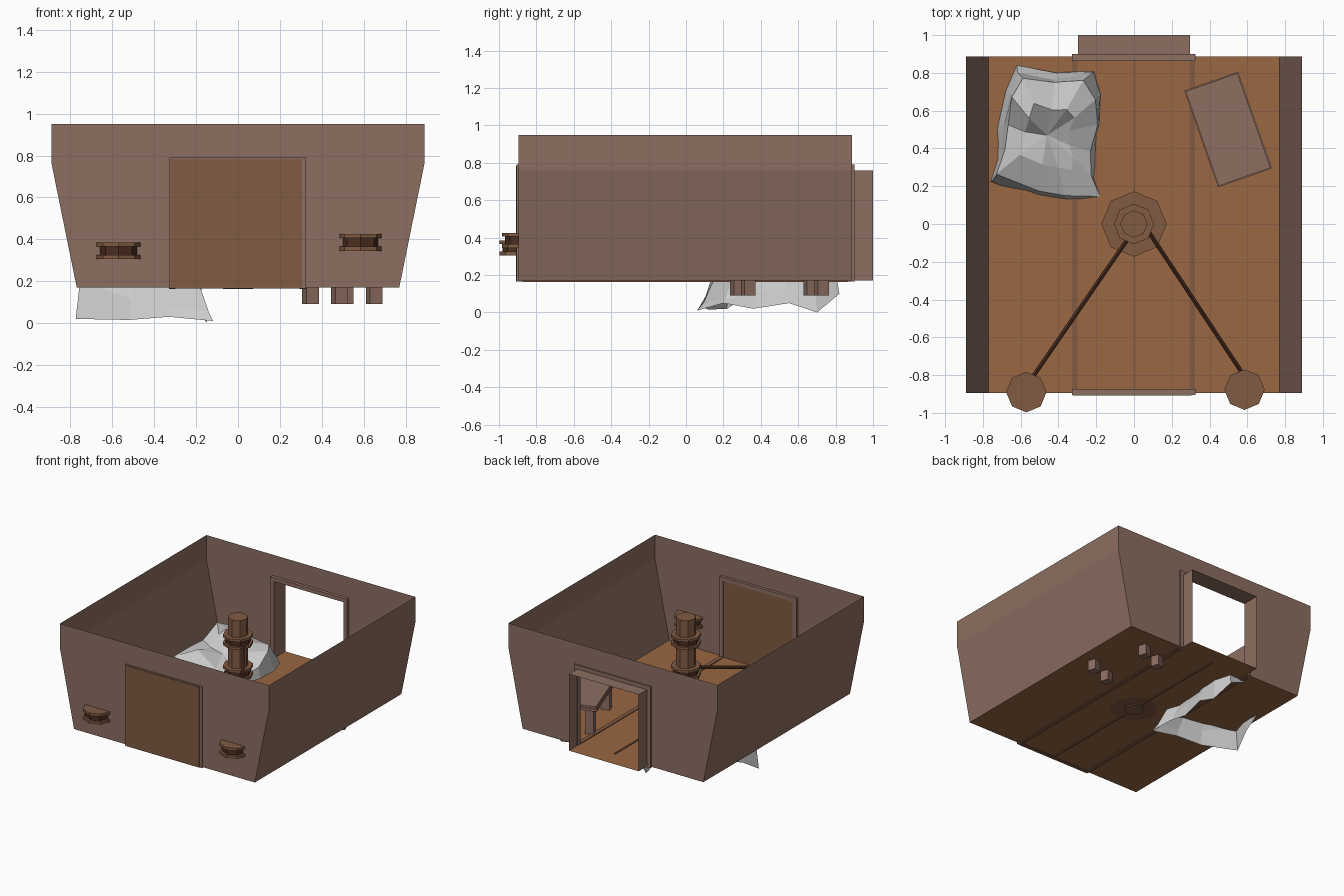
import bpy, bmesh, math, random
from mathutils import Vector, Matrix

if "Cube" in bpy.data.objects:
    bpy.data.objects.remove(bpy.data.objects["Cube"])

random.seed(4)


def material(name, rgb):
    m = bpy.data.materials.new(name)
    m.diffuse_color = (*rgb, 1)
    m.use_nodes = True
    m.node_tree.nodes["Principled BSDF"].inputs["Base Color"].default_value = m.diffuse_color
    return m


WALL = material("wall_brown", (0.266, 0.156, 0.120))
FLOOR = material("floor_orange", (0.32, 0.136, 0.055))
WOOD = material("wood", (0.22, 0.105, 0.055))
ROPE = material("dark_rope", (0.07, 0.026, 0.014))


def finish(name, bm, mat=None):
    me = bpy.data.meshes.new(name)
    bm.to_mesh(me)
    bm.free()
    ob = bpy.data.objects.new(name, me)
    bpy.context.collection.objects.link(ob)
    if mat:
        me.materials.append(mat)
    return ob


def sheet(name, faces, mat):
    bm = bmesh.new()
    for f in faces:
        bm.faces.new([bm.verts.new(p) for p in f])
    bmesh.ops.remove_doubles(bm, verts=bm.verts, dist=1e-4)
    return finish(name, bm, mat)


def box(name, lo, hi, mat, matrix=Matrix()):
    bm = bmesh.new()
    bmesh.ops.create_cube(bm, size=1)
    for v in bm.verts:
        v.co = Vector([(a + b) / 2 + c * (b - a) for a, b, c in zip(lo, hi, v.co)])
    bm.transform(matrix)
    return finish(name, bm, mat)


def rod(name, a, b, r, mat, sides=8):
    a, b = Vector(a), Vector(b)
    d = b - a
    bm = bmesh.new()
    bmesh.ops.create_cone(bm, cap_ends=True, segments=sides, radius1=r, radius2=r, depth=d.length)
    bm.transform(Matrix.Translation((a + b) / 2) @ d.to_track_quat('Z', 'Y').to_matrix().to_4x4())
    return finish(name, bm, mat)


def spool(name, x, y, z):
    # two discs with dark rope wound between them
    rod(name + "_lower_disc", (x, y, z), (x, y, z + 0.02), 0.107, WOOD)
    rod(name + "_winding", (x, y, z + 0.02), (x, y, z + 0.06), 0.09, ROPE)
    rod(name + "_upper_disc", (x, y, z + 0.06), (x, y, z + 0.08), 0.107, WOOD)


# room shell: flared side walls, front wall, back wall around the doorway
F, B, Z0, Z1, Z2 = -0.895, 0.888, 0.17, 0.76, 0.95
XB, XT, D = 0.77, 0.89, 0.297
faces = [[(-XB, F, Z0), (XB, F, Z0), (XT, F, Z1), (XT, F, Z2), (-XT, F, Z2), (-XT, F, Z1)],
         [(-XT, B, Z1), (XT, B, Z1), (XT, B, Z2), (-XT, B, Z2)]]
for s in (-1, 1):
    faces += [[(s * XB, F, Z0), (s * XB, B, Z0), (s * XT, B, Z1), (s * XT, F, Z1)],
              [(s * XT, F, Z1), (s * XT, B, Z1), (s * XT, B, Z2), (s * XT, F, Z2)],
              [(s * XB, B, Z0), (s * D, B, Z0), (s * D, B, Z1), (s * XT, B, Z1)],
              [(s * D, B, Z0), (s * D, 1, Z0), (s * D, 1, Z1), (s * D, B, Z1)]]
faces.append([(-D, B, Z1), (D, B, Z1), (D, 1, Z1), (-D, 1, Z1)])
sheet("room_walls", faces, WALL)

# floor with passage floor
sheet("floor", [[(-XB, F, Z0), (XB, F, Z0), (XB, B, Z0), (-XB, B, Z0)],
                [(-D, B, Z0), (D, B, Z0), (D, 1, Z0), (-D, 1, Z0)]], FLOOR)

# floor strips
for n, x, w in (("left", -0.314, 0.03), ("middle", 0.003, 0.012), ("right", 0.308, 0.03)):
    box(n + "_floor_strip", (x - w / 2, -0.875, 0.163), (x + w / 2, 0.865, 0.176), WOOD)

# door frames front and back, and the closed front door
for n, y0, y1 in (("front", -0.905, -0.873), ("back", 0.862, 0.9)):
    box(n + "_frame_left", (-0.328, y0, 0.165), (-0.298, y1, 0.79), WALL)
    box(n + "_frame_right", (0.295, y0, 0.165), (0.325, y1, 0.79), WALL)
    box(n + "_frame_top", (-0.328, y0, 0.76), (0.325, y1, 0.79), WALL)
box("front_door", (-0.322, -0.908, 0.165), (0.305, -0.88, 0.783), WOOD)

# central post with base and two spools
rod("post", (0, 0, 0.162), (0, 0, 0.90), 0.072, WOOD)
rod("post_base", (0, 0, 0.17), (0, 0, 0.21), 0.173, WOOD)
spool("post_lower_spool", 0, 0, 0.45)
spool("post_upper_spool", 0, 0, 0.69)

# wall spools and the taut ropes leading to them
spool("left_wall_spool", -0.57, -0.89, 0.305)
spool("right_wall_spool", 0.585, -0.877, 0.345)
rod("left_rope", (-0.02, -0.06, 0.49), (-0.55, -0.83, 0.345), 0.013, ROPE, 6)
rod("right_rope", (0.07, -0.03, 0.73), (0.60, -0.83, 0.385), 0.013, ROPE, 6)

# table
M = Matrix.Translation((0.498, 0.5, 0)) @ Matrix.Rotation(math.radians(19.3), 4, 'Z')
box("table_top", (-0.145, -0.265, 0.37), (0.145, 0.265, 0.40), WALL, M)
box("table_top_rim", (-0.151, -0.271, 0.365), (0.151, 0.271, 0.385), WALL, M)
for sx in (-1, 1):
    for sy in (-1, 1):
        x, y, h = sx * 0.088, sy * 0.208, 0.031
        box("table_leg", (x - h, y - h, 0.09), (x + h, y + h, 0.37), WALL, M)

# draped grey cloth: hem outline, then rings pulled in to the uneven top
hem = [(-.62, .84, .17), (-.41, .80, .19), (-.21, .82, .10), (-.15, .70, .0), (-.15, .55, .05),
       (-.17, .36, .02), (-.17, .2, .05), (-.12, .06, .01), (-.33, .09, .03), (-.52, .12, .015),
       (-.775, .22, .02), (-.74, .36, .11), (-.72, .52, .18), (-.68, .7, .18)]
slope = [(0.0, .24), (.2, .28), (.35, .31), (.48, .31), (.62, .42), (.75, .40), (1.0, .34)]


def top_height(x, y):
    for (ya, za), (yb, zb) in zip(slope, slope[1:]):
        if y <= yb:
            break
    return za + (zb - za) * (y - ya) / (yb - ya) - (x + 0.47) * 0.2


cx, cy = -0.46, 0.47
bm = bmesh.new()
rings = [[bm.verts.new(p) for p in hem]]
for s, drop in ((0.93, 0.15), (0.82, 0.03), (0.42, 0.0)):
    ring = []
    for hx, hy, hz in hem:
        x = cx + (hx - cx) * s + random.uniform(-.015, .015)
        y = cy + (hy - cy) * s + random.uniform(-.015, .015)
        ring.append(bm.verts.new((x, y, top_height(x, y) - drop + random.uniform(-.015, .015))))
    rings.append(ring)
n = len(hem)
for a, b in zip(rings, rings[1:]):
    for i in range(n):
        j = (i + 1) % n
        bm.faces.new((a[i], a[j], b[j], b[i]))
tip = bm.verts.new((cx, cy, top_height(cx, cy)))
for i in range(n):
    bm.faces.new((rings[-1][i], rings[-1][(i + 1) % n], tip))
bmesh.ops.recalc_face_normals(bm, faces=bm.faces)
finish("draped_cloth", bm)
